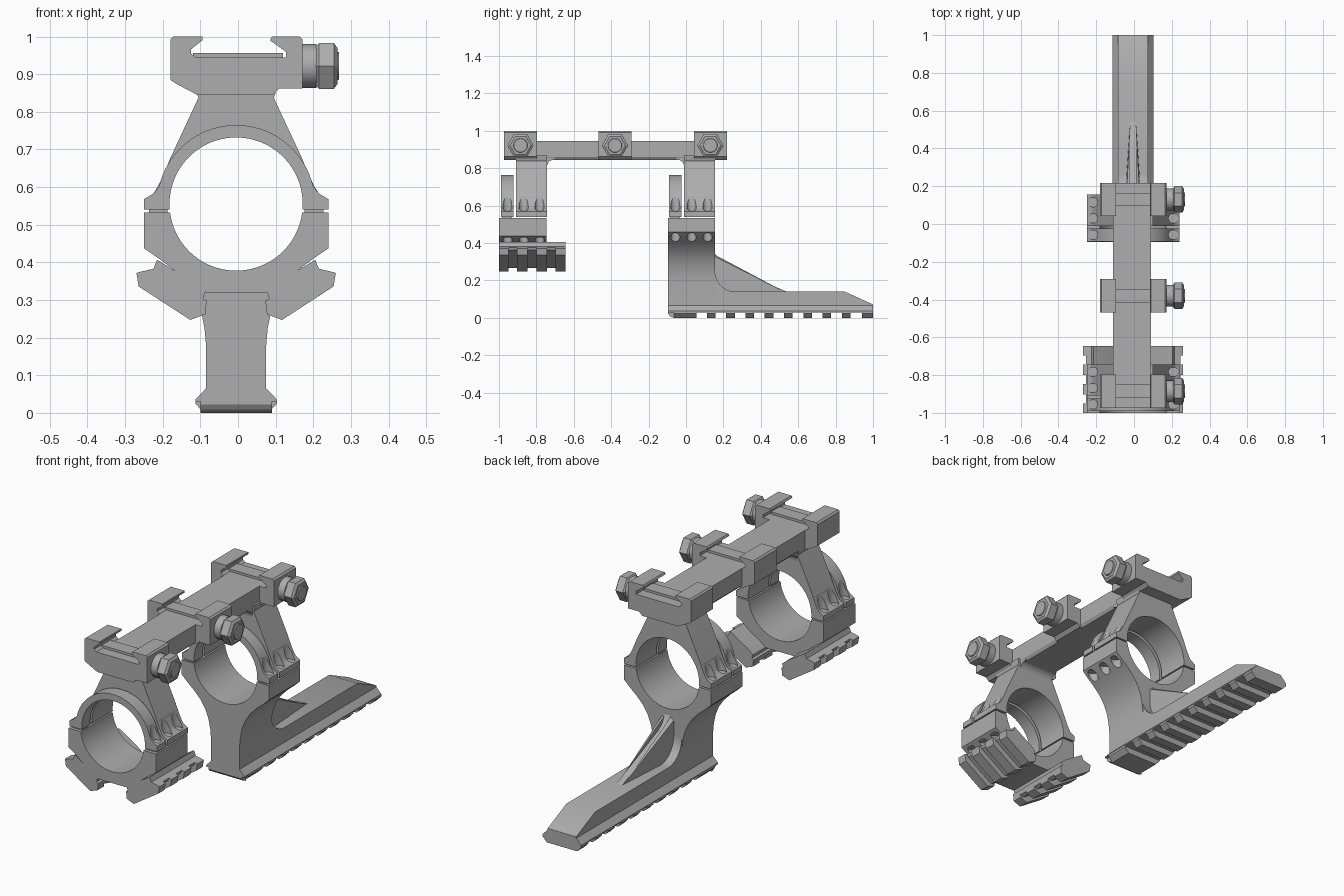
import bpy, bmesh, math
from mathutils import Matrix

cube = bpy.data.objects.get("Cube")
if cube:
    bpy.data.objects.remove(cube, do_unlink=True)

grey = bpy.data.materials.new("metal grey")
grey.use_nodes = True
COLOUR = (0.42, 0.42, 0.42, 1)
grey.diffuse_color = COLOUR
grey.node_tree.nodes["Principled BSDF"].inputs["Base Color"].default_value = COLOUR

CX, RING_Z, RING_R = -0.005, 0.555, 0.177


def finish(bm, name):
    bmesh.ops.recalc_face_normals(bm, faces=bm.faces)
    mesh = bpy.data.meshes.new(name)
    bm.to_mesh(mesh)
    bm.free()
    obj = bpy.data.objects.new(name, mesh)
    bpy.context.collection.objects.link(obj)
    mesh.materials.append(grey)
    return obj


def prism(name, pts, a, b, along="y"):
    """Extrude a profile from a to b: (x, z) along y, or (y, z) along x."""
    bm = bmesh.new()
    place = (lambda u, v: (u, a, v)) if along == "y" else (lambda u, v: (a, u, v))
    face = bm.faces.new([bm.verts.new(place(u, v)) for u, v in pts])
    moved = bmesh.ops.extrude_face_region(bm, geom=[face])["geom"]
    step = (0, b - a, 0) if along == "y" else (b - a, 0, 0)
    bmesh.ops.translate(bm, vec=step, verts=[g for g in moved if isinstance(g, bmesh.types.BMVert)])
    return finish(bm, name)


def cylinder(bm, pos, r1, r2, depth, sides, axis="z"):
    turn = Matrix.Rotation(math.pi / 2, 4, "Y") if axis == "x" else Matrix()
    bmesh.ops.create_cone(bm, cap_ends=True, segments=sides, radius1=r1, radius2=r2,
                          depth=depth, matrix=Matrix.Translation(pos) @ turn)


def arc(cu, cv, r, start, end, n):
    return [(cu + r * math.cos(t), cv + r * math.sin(t))
            for t in (math.radians(start + (end - start) * i / n) for i in range(n + 1))]


def mirrored(half):
    """Right-hand half outline turned into the full outline, left end first."""
    return [(CX - x, z) for x, z in half] + [(CX + x, z) for x, z in reversed(half)]


def ring_half(half, upper):
    """Outer outline closed by the ring bore."""
    drop = math.degrees(math.asin((half[0][1] - RING_Z) / RING_R))
    bore = (drop, 180 - drop) if upper else (drop, -180 - drop)
    return mirrored(half) + arc(CX, RING_Z, RING_R, *bore, 40)


def drill(obj, ys, z0, z1):
    """Vertical screw recesses on both flanges."""
    bm = bmesh.new()
    for y in ys:
        for side in (-1, 1):
            cylinder(bm, (CX + side * 0.213, y, (z0 + z1) / 2), 0.025, 0.025, z1 - z0, 20)
    cutter = finish(bm, "screw_cutter")
    cutter.hide_render = True
    mod = obj.modifiers.new("recesses", "BOOLEAN")
    mod.object, mod.operation, mod.solver = cutter, "DIFFERENCE", "EXACT"
    bpy.context.view_layer.objects.active = obj
    bpy.ops.object.modifier_apply(modifier=mod.name)
    bpy.data.objects.remove(cutter, do_unlink=True)


# Top beam with chamfered lower edges
prism("top_beam", [(-0.11, 0.945), (-0.11, 0.86), (-0.095, 0.845),
                   (0.08, 0.845), (0.09, 0.86), (0.09, 0.945)], -0.96, 0.21)

# Three clamps, each with a cross lug and a hex nut
CLAMP = [(-0.18, 0.885), (-0.18, 0.992), (-0.172, 1), (-0.095, 1), (-0.095, 0.99),
         (-0.125, 0.966), (-0.125, 0.955), (-0.112, 0.945), (0.127, 0.945), (0.127, 0.96),
         (0.085, 0.99), (0.09, 1), (0.164, 1), (0.172, 0.992), (0.172, 0.862),
         (0.11, 0.862), (0.093, 0.845), (-0.108, 0.845), (-0.165, 0.875)]
for name, y in (("front", -0.885), ("middle", -0.38), ("rear", 0.13)):
    prism(name + "_clamp", CLAMP, y - 0.088, y + 0.088)
    prism(name + "_clamp_lug", [(-0.12, 0.94), (-0.12, 0.957), (0.12, 0.957), (0.12, 0.94)],
          y - 0.035, y + 0.035)
    bm = bmesh.new()
    z = 0.922
    cylinder(bm, (0.188, y, z), 0.058, 0.058, 0.04, 24, "x")
    cylinder(bm, (0.211, y, z), 0.06, 0.07, 0.008, 6, "x")
    cylinder(bm, (0.235, y, z), 0.07, 0.07, 0.04, 6, "x")
    cylinder(bm, (0.2595, y, z), 0.07, 0.056, 0.009, 6, "x")
    cylinder(bm, (0.264, y, z), 0.04, 0.036, 0.01, 24, "x")
    finish(bm, name + "_nut")

# Upper ring halves: a thin strap in front of each arm
FLANGE = [(0.245, 0.54), (0.245, 0.568), (0.22, 0.583)]
ARM = FLANGE + [(0.209, 0.6), (0.197, 0.625), (0.186, 0.65), (0.175, 0.677),
                (0.1, 0.838), (0.105, 0.85), (0.105, 0.87)]
STRAP = FLANGE + arc(0, RING_Z, 0.21, 13, 90, 18)[:-1]
for name, y in (("front", -0.99), ("rear", -0.092)):
    screws = (y + 0.035, y + 0.122, y + 0.207)
    strap = prism(name + "_strap", ring_half(STRAP, True), y, y + 0.067)
    drill(strap, screws[:1], 0.568, 0.72)
    arm = prism(name + "_arm", ring_half(ARM, True), y + 0.082, y + 0.247)
    drill(arm, screws[1:], 0.568, 0.72)
    # Thin joint between ring halves
    for side in (-1, 1):
        x = CX + side * 0.207
        prism(name + "_joint", [(x - 0.025, 0.53), (x - 0.025, 0.543),
                                (x + 0.025, 0.543), (x + 0.025, 0.53)], y + 0.006, y + 0.06)

# Rounded corners between the beam and the arms
for name, y, d in (("front", -0.743, 1), ("rear", -0.01, -1)):
    corner = [(y + d * 0.04 + u * d, v) for u, v in arc(0, 0.807, 0.04, 180, 90, 8)]
    prism(name + "_corner", corner + [(y + d * 0.04, 0.86), (y - d * 0.01, 0.86),
                                      (y - d * 0.01, 0.807)], -0.105, 0.088, "x")

# Front lower ring half
SIDE = [(0.245, 0.533), (0.245, 0.437)]
front_lower = prism("front_lower_ring", ring_half(SIDE + [(0.205, 0.41), (0.1, 0.33),
                    (0.08, 0.32)], False), -1, -0.745)
drill(front_lower, (-0.955, -0.868, -0.783), 0.36, 0.43)

# Slanted accessory rails under the front ring
RAIL = [(0.21, 0.407), (0.22, 0.383), (0.25, 0.376), (0.246, 0.362), (0.1, 0.268),
        (0.082, 0.275), (0.077, 0.298), (0.088, 0.303), (0.082, 0.322), (0.11, 0.345)]
TOOTH = [(0.247, 0.377), (0.265, 0.372), (0.259, 0.336), (0.122, 0.247),
         (0.082, 0.262), (0.08, 0.28), (0.11, 0.285), (0.24, 0.365)]
TEETH = [(-1, -0.95), (-0.903, -0.847), (-0.8, -0.744), (-0.697, -0.645)]
for name, side in (("left", 1), ("right", -1)):
    prism(name + "_rail", [(CX + side * x, z) for x, z in RAIL], -1, -0.645)
    for a, b in TEETH:
        prism(name + "_rail_tooth", [(CX + side * x, z) for x, z in TOOTH], a, b)

# Rear lower ring half flowing into the stem
STEM = [(0.245, 0.533), (0.245, 0.46), (0.215, 0.432), (0.175, 0.398), (0.14, 0.362),
        (0.113, 0.322), (0.094, 0.275), (0.084, 0.225), (0.08, 0.18), (0.08, 0.03)]
rear_lower = prism("rear_lower_ring", ring_half(STEM, False), -0.095, 0.155)
drill(rear_lower, (-0.057, 0.03, 0.115), 0.33, 0.455)

# Long foot with a curved inner corner and sloping tip
foot = [(0.1, 0.03), (0.1, 0.3), (0.155, 0.3)] + arc(0.265, 0.25, 0.11, 180, 270, 14)
prism("foot", foot + [(0.85, 0.14), (1, 0.072), (1, 0.03)], CX - 0.08, CX + 0.08, "x")

# Gusset rib, wider at its base
RIB = [(0.12, 0.12), (0.12, 0.36), (0.155, 0.345), (0.175, 0.305), (0.21, 0.28), (0.54, 0.14),
       (0.54, 0.12)]
prism("gusset", RIB, CX - 0.016, CX + 0.016, "x")
for side in (-1, 1):
    bm = bmesh.new()
    corners = [(0.016, 0.15, 0.34), (0.035, 0.15, 0.33), (0.016, 0.215, 0.27), (0.035, 0.25, 0.138),
               (0.016, 0.53, 0.138), (0.016, 0.15, 0.138), (0.035, 0.15, 0.138)]
    verts = [bm.verts.new((CX + side * x, y, z)) for x, y, z in corners]
    bmesh.ops.convex_hull(bm, input=verts)
    finish(bm, "gusset_side")

# Bottom rail with cross teeth
prism("foot_rail", mirrored([(0.08, 0.065), (0.108, 0.036), (0.108, 0.03)]), -0.095, 1)
KEY = mirrored([(0.108, 0.031), (0.108, 0.024), (0.085, 0)])
bottom_teeth = [(-0.065, 0.055)] + [(0.112 + 0.103 * i, 0.158 + 0.103 * i) for i in range(8)]
for a, b in bottom_teeth + [(0.94, 1)]:
    prism("foot_tooth", KEY, a, b)
nose = [(-0.095, 0.031), (-0.095, 0.022), (-0.086, 0.009), (-0.065, 0), (-0.065, 0.031)]
prism("foot_nose", nose, CX - 0.095, CX + 0.095, "x")

# Smooth curved surfaces, keep machined edges crisp
bpy.ops.object.select_all(action="DESELECT")
for obj in bpy.context.scene.objects:
    if obj.type == "MESH" and grey.name in obj.data.materials:
        obj.select_set(True)
        bpy.context.view_layer.objects.active = obj
bpy.ops.object.shade_smooth_by_angle(angle=math.radians(28))
